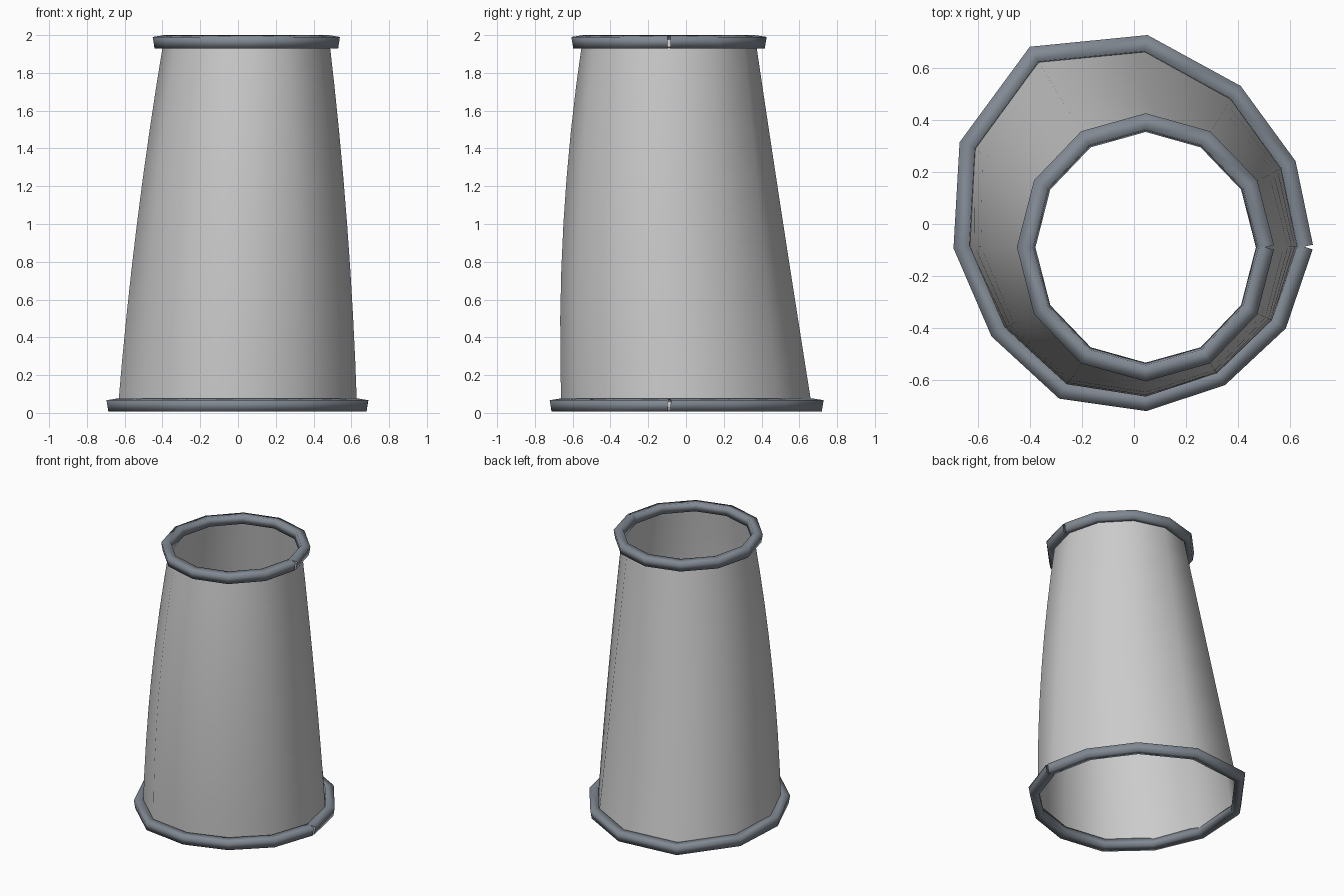
import bpy, bmesh, math
from mathutils import Vector

if "Cube" in bpy.data.objects:
    bpy.data.objects.remove(bpy.data.objects["Cube"])

N = 12
C = Vector((0.045, -0.09, 0))
# irregular outer outline of the base, counter-clockwise from the seam
BASE = [(0.69, -0.087), (0.62, 0.245), (0.405, 0.535), (0.045, 0.727),
        (-0.40, 0.68), (-0.668, 0.32), (-0.695, -0.087), (-0.55, -0.43),
        (-0.29, -0.67), (0.045, -0.72), (0.35, -0.62), (0.585, -0.40)]


def base_outline(inset, z):
    pts = []
    for x, y in BASE:
        d = Vector((x, y, 0)) - C
        pts.append(C + d * (1 - inset / d.length) + Vector((0, 0, z)))
    return pts


def top_outline(inset, z):
    return [C + Vector(((0.495 - inset) * math.cos(a), (0.515 - inset) * math.sin(a), z))
            for a in (2 * math.pi * i / N for i in range(N))]


def make(name, rows, closed, angle):
    bm = bmesh.new()
    vr = [[bm.verts.new(p) for p in r] for r in rows]
    n = len(vr[0])
    for a, b in zip(vr, vr[1:]):
        for i in range(n):
            j = (i + 1) % n
            bm.faces.new((a[i], a[j], b[j], b[i]))
    bmesh.ops.recalc_face_normals(bm, faces=bm.faces)
    me = bpy.data.meshes.new(name)
    bm.to_mesh(me)
    bm.free()
    ob = bpy.data.objects.new(name, me)
    bpy.context.collection.objects.link(ob)
    bpy.context.view_layer.objects.active = ob
    ob.select_set(True)
    bpy.ops.object.shade_smooth_by_angle(angle=math.radians(angle))
    ob.select_set(False)
    mat = bpy.data.materials.get(name.split("_")[-1])
    if mat:
        me.materials.append(mat)
    return ob


# open-ended tapered body, bulging slightly towards the front
lo, hi = base_outline(0.06, 0.03), top_outline(0.057, 1.975)
rows = []
for k in range(9):
    t = k / 8
    row = []
    for p, q in zip(lo, hi):
        d = (p - C) * Vector((1, 1, 0)).length
        d = Vector((p.x - C.x, p.y - C.y, 0)).normalized()
        bulge = (0.021 - 0.024 * d.y) * 4 * t * (1 - t)
        row.append(p.lerp(q, t) + d * bulge)
    rows.append(row)
make("tapered_body", rows, True, 60)

# blue-grey rims: square bar swept once round, with a split at the seam
mat = bpy.data.materials.new("rim")
mat.diffuse_color = (0.22, 0.25, 0.29, 1)
mat.use_nodes = True
mat.node_tree.nodes["Principled BSDF"].inputs["Base Color"].default_value = mat.diffuse_color


def rim(name, path, r=0.043):
    path = path + [path[0]]
    up = Vector((0, 0, 1))
    rows = []
    for i, p in enumerate(path):
        t0 = (p - path[i - 1]).normalized() if i else None
        t1 = (path[i + 1] - p).normalized() if i < N else None
        t = ((t0 or t1) + (t1 or t0)).normalized()
        out = t.cross(up)
        miter = 1 / max(0.5, t.dot(t1 or t0))
        twist = math.radians(45 - 9)
        rows.append([p + out * (r * miter * math.cos(twist + k * math.pi / 2))
                     + up * (r * math.sin(twist + k * math.pi / 2)) for k in range(4)])
    make(name, rows, False, 180)


rim("bottom_rim", base_outline(0.034, 0.042))
rim("top_rim", top_outline(0.034, 1.965))
